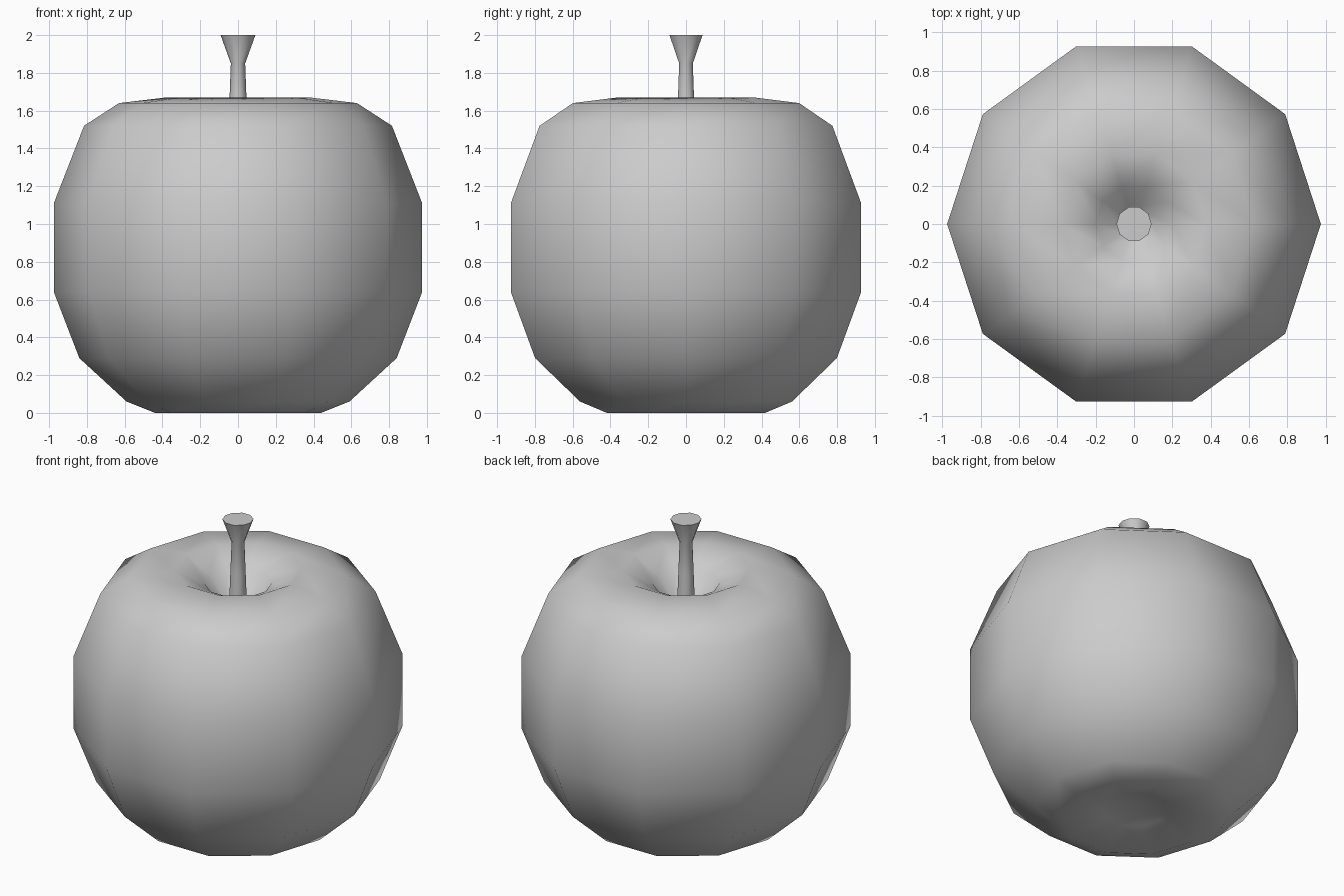
import bpy, bmesh, math

if "Cube" in bpy.data.objects:
    bpy.data.objects.remove(bpy.data.objects["Cube"])

SIDES = 10


def lathe(name, profile, flat_caps=False):
    """Revolve an (r, z) profile, listed bottom to top, around z."""
    bm = bmesh.new()
    rings = []
    for r, z in profile:
        if r == 0:
            rings.append([bm.verts.new((0, 0, z))] * SIDES)
        else:
            rings.append([bm.verts.new((r * math.cos(2 * math.pi * i / SIDES),
                                        r * math.sin(2 * math.pi * i / SIDES), z))
                          for i in range(SIDES)])
    for low, high in zip(rings, rings[1:]):
        for i in range(SIDES):
            j = (i + 1) % SIDES
            corners = dict.fromkeys((low[i], low[j], high[j], high[i]))
            bm.faces.new(corners).smooth = True
    if flat_caps:
        bm.faces.new(rings[-1])
        bm.faces.new(rings[0][::-1])
        for ring in (rings[0], rings[-1]):
            for i in range(SIDES):
                bm.edges.get((ring[i], ring[(i + 1) % SIDES])).smooth = False
    bmesh.ops.recalc_face_normals(bm, faces=bm.faces[:])
    mesh = bpy.data.meshes.new(name)
    bm.to_mesh(mesh)
    bm.free()
    obj = bpy.data.objects.new(name, mesh)
    bpy.context.collection.objects.link(obj)
    return obj


# Fruit body with a shallow dimple below and a deep one above
lathe("apple_body", [
    (0, 0.10), (0.20, 0.06), (0.44, 0.0), (0.59, 0.06), (0.84, 0.29),
    (0.975, 0.64), (0.975, 1.11), (0.815, 1.52), (0.63, 1.64),
    (0.38, 1.67), (0.20, 1.58), (0.09, 1.43), (0, 1.39)])

# Flared stem rising from the dimple
lathe("stem", [(0.055, 1.38), (0.045, 1.66), (0.038, 1.85), (0.092, 2.0)],
      flat_caps=True)
